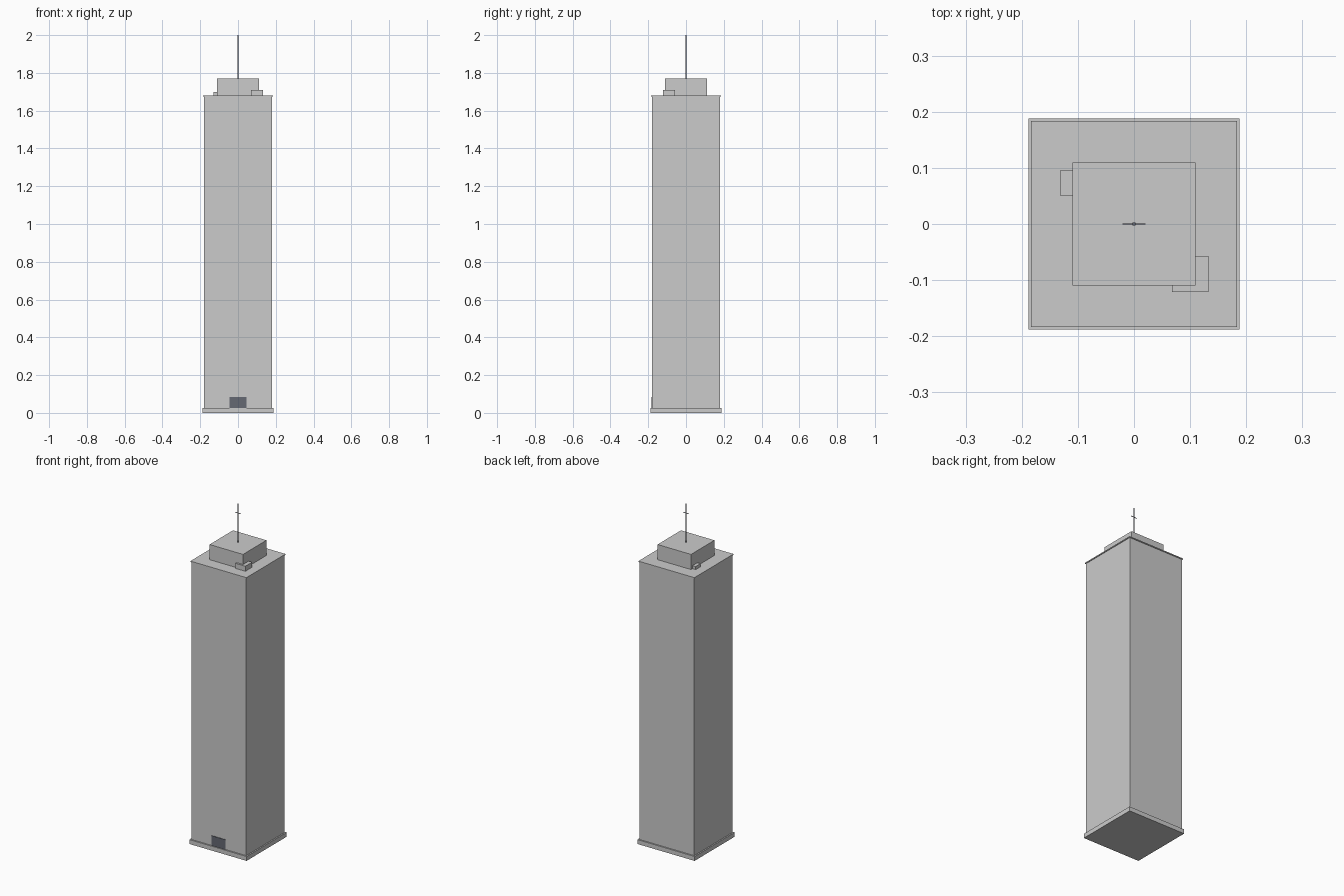
import bpy

if "Cube" in bpy.data.objects:
    bpy.data.objects.remove(bpy.data.objects["Cube"])


def material(name, rgb):
    m = bpy.data.materials.new(name)
    m.diffuse_color = (*rgb, 1)
    m.use_nodes = True
    m.node_tree.nodes["Principled BSDF"].inputs["Base Color"].default_value = m.diffuse_color
    return m


def box(name, x, y, z, mat=None):
    """Box from (min, max) pairs on each axis."""
    bpy.ops.mesh.primitive_cube_add(size=1, location=[sum(a) / 2 for a in (x, y, z)])
    ob = bpy.context.object
    ob.name = name
    ob.scale = [a[1] - a[0] for a in (x, y, z)]
    bpy.ops.object.transform_apply(location=False, rotation=False, scale=True)
    if mat:
        ob.data.materials.append(mat)
    return ob


def block(name, half, z):
    """Square centred storey of the tower."""
    return box(name, (-half, half), (-half, half), z)


dark = material("dark_metal", (0.13, 0.14, 0.17))

# Tower: plinth, shaft, roof slab, penthouse
block("plinth", 0.188, (0, 0.026))
block("tower_shaft", 0.18, (0.026, 1.674))
block("roof_slab", 0.184, (1.674, 1.68))
block("penthouse", 0.11, (1.68, 1.77))

# Rooftop plant boxes at the penthouse sides
box("plant_box_large", (0.068, 0.133), (-0.121, -0.057), (1.68, 1.71))
box("plant_box_small", (-0.131, -0.085), (0.05, 0.096), (1.68, 1.698))

# Entrance on the front face
box("entrance_door", (-0.045, 0.045), (-0.183, -0.178), (0.026, 0.085), dark)

# Antenna mast with crossbar
bpy.ops.mesh.primitive_cylinder_add(vertices=8, radius=0.0033, depth=0.23, location=(0, 0, 1.885))
mast = bpy.context.object
mast.name = "antenna_mast"
mast.data.materials.append(dark)
box("antenna_crossbar", (-0.0205, 0.0205), (-0.0012, 0.0012), (1.9438, 1.9462), dark)
